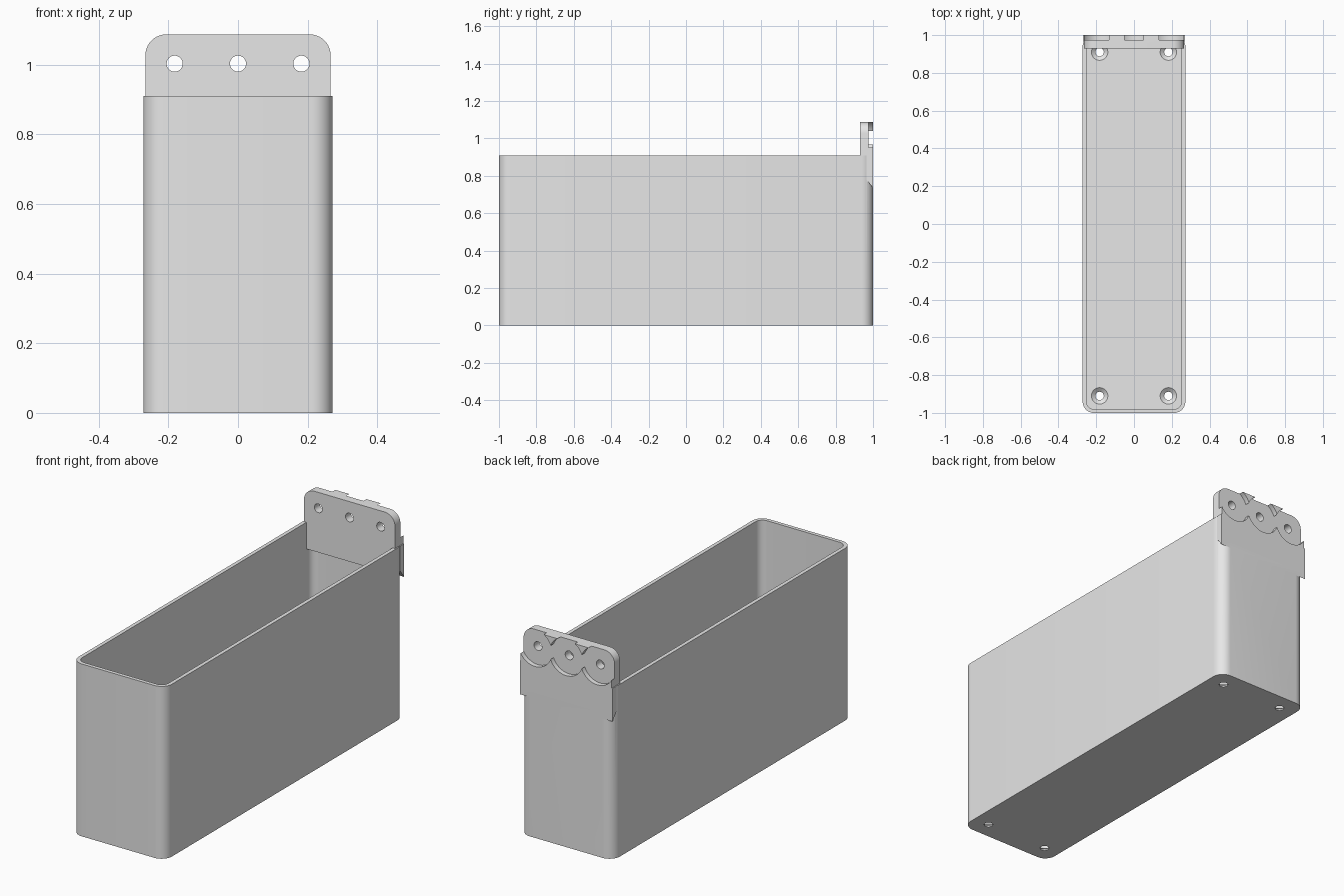
import bpy, bmesh, math
from mathutils import Matrix, Vector

old = bpy.data.objects.get("Cube")
if old:
    bpy.data.objects.remove(old)

grey = bpy.data.materials.new("plain_grey")
grey.use_nodes = True
grey.diffuse_color = (0.8, 0.8, 0.8, 1)
grey.node_tree.nodes["Principled BSDF"].inputs["Base Color"].default_value = (0.8, 0.8, 0.8, 1)


def finish(name, bm):
    bmesh.ops.recalc_face_normals(bm, faces=bm.faces)
    mesh = bpy.data.meshes.new(name)
    bm.to_mesh(mesh)
    bm.free()
    mesh.materials.append(grey)
    ob = bpy.data.objects.new(name, mesh)
    bpy.context.collection.objects.link(ob)
    return ob


def prism(name, points, direction):
    """Extrude a closed outline of 3D points along a direction."""
    bm = bmesh.new()
    face = bm.faces.new([bm.verts.new(p) for p in points])
    ext = bmesh.ops.extrude_face_region(bm, geom=[face])
    verts = [g for g in ext["geom"] if isinstance(g, bmesh.types.BMVert)]
    bmesh.ops.translate(bm, verts=verts, vec=Vector(direction))
    return finish(name, bm)


def rounded(x, lo, hi, r_lo, r_hi, steps=10):
    """Outline of a rectangle with separate radii for its low and high corners."""
    pts = []
    corners = [(1, 1, 0), (-1, 1, 90), (-1, -1, 180), (1, -1, 270)]
    for sx, sy, start in corners:
        r = r_hi if sy > 0 else r_lo
        cx, cy = sx * (x - r), (hi - r if sy > 0 else lo + r)
        if r == 0:
            pts.append((cx, cy))
            continue
        for i in range(steps + 1):
            a = math.radians(start + 90 * i / steps)
            pts.append((cx + r * math.cos(a), cy + r * math.sin(a)))
    return pts


def cone(name, centre, r1, r2, depth, along_y=False):
    bm = bmesh.new()
    m = Matrix.Translation(centre)
    if along_y:
        m = m @ Matrix.Rotation(math.radians(-90), 4, "X")
    bmesh.ops.create_cone(bm, cap_ends=True, segments=48, radius1=r1, radius2=r2,
                          depth=depth, matrix=m)
    return finish(name, bm)


def combine(target, tool, operation):
    """Apply a boolean and remove the tool object."""
    tool.hide_render = True
    mod = target.modifiers.new("cut", "BOOLEAN")
    mod.operation, mod.solver, mod.object = operation, "EXACT", tool
    deps = bpy.context.evaluated_depsgraph_get()
    mesh = bpy.data.meshes.new_from_object(target.evaluated_get(deps))
    target.modifiers.clear()
    target.data = mesh
    bpy.data.objects.remove(tool)


WIDTH, RIM, FLOOR, WALL = 0.272, 0.91, 0.025, 0.02
HOLE_X, HOLE_Z = 0.182, 1.003

# Open rounded bin
bin_body = prism("storage_bin", [(x, y, 0) for x, y in rounded(WIDTH, -1, 1, 0.06, 0.06)],
                 (0, 0, RIM))
cavity = prism("cavity", [(x, y, FLOOR) for x, y in
                          rounded(WIDTH - WALL, WALL - 1, 1 - WALL, 0.04, 0.04)], (0, 0, 1))
combine(bin_body, cavity, "DIFFERENCE")

# Hanging plate with rounded top corners
plate = prism("hanging_plate", [(x, 0.93, z) for x, z in rounded(0.266, 0.77, 1.087, 0, 0.06)],
              (0, 0.07, 0))
combine(bin_body, plate, "UNION")

# Square shoulders with a sloped underside
shoulder = prism("shoulder", [(-WIDTH + 0.001, y, z) for y, z in
                              [(0.965, RIM), (1, RIM), (1, 0.735), (0.965, 0.78)]],
                 (2 * WIDTH - 0.002, 0, 0))
combine(bin_body, shoulder, "UNION")

# Screw holes and round washer recesses in the plate
for i in (-1, 0, 1):
    x = i * HOLE_X
    combine(bin_body, cone("recess", (x, 1.025, HOLE_Z), 0.098, 0.098, 0.1, True), "DIFFERENCE")
    combine(bin_body, cone("hole", (x, 0.96, HOLE_Z), 0.023, 0.023, 0.3, True), "DIFFERENCE")

# Countersunk holes in the floor
for sx in (-1, 1):
    for sy in (-1, 1):
        x, y = sx * HOLE_X, sy * 0.91
        combine(bin_body, cone("hole", (x, y, 0), 0.022, 0.022, 0.2), "DIFFERENCE")
        combine(bin_body, cone("sink", (x, y, FLOOR - 0.008), 0.021, 0.046, 0.02), "DIFFERENCE")

# Smooth curved walls, crisp edges
bin_body.data.polygons.foreach_set("use_smooth", [True] * len(bin_body.data.polygons))
bin_body.data.set_sharp_from_angle(angle=math.radians(30))
